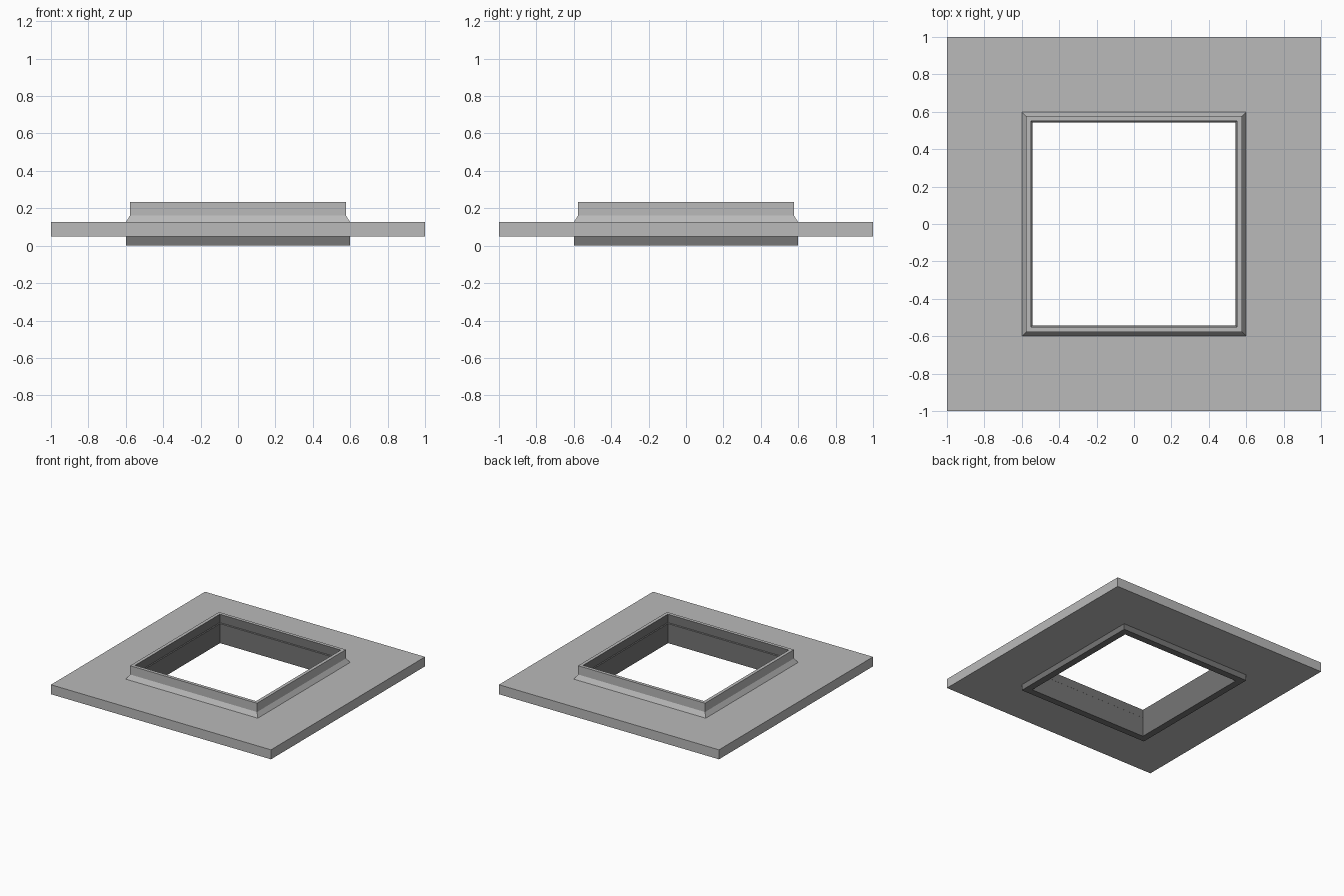
import bpy, bmesh

if "Cube" in bpy.data.objects:
    bpy.data.objects.remove(bpy.data.objects["Cube"])


def grey(name, v):
    mat = bpy.data.materials.new(name)
    mat.diffuse_color = (v, v, v, 1)
    mat.use_nodes = True
    mat.node_tree.nodes["Principled BSDF"].inputs["Base Color"].default_value = mat.diffuse_color
    return mat


LIGHT, DARK = grey("mid_grey", 0.49), grey("dark_grey", 0.18)


def square_frame(name, profile, dark_segments=()):
    """Sweep a closed (half_width, z) profile around a square."""
    bm = bmesh.new()
    rings = [[bm.verts.new((sx * r, sy * r, z))
              for sx, sy in ((-1, -1), (1, -1), (1, 1), (-1, 1))]
             for r, z in profile]
    for k, (a, b) in enumerate(zip(rings, rings[1:] + rings[:1])):
        for i in range(4):
            j = (i + 1) % 4
            face = bm.faces.new((a[i], a[j], b[j], b[i]))
            face.material_index = int(k in dark_segments)
    bmesh.ops.recalc_face_normals(bm, faces=bm.faces)
    mesh = bpy.data.meshes.new(name)
    bm.to_mesh(mesh)
    bm.free()
    mesh.materials.append(LIGHT)
    mesh.materials.append(DARK)
    obj = bpy.data.objects.new(name, mesh)
    bpy.context.collection.objects.link(obj)
    return obj


# Wide flat flange around the opening
square_frame("flange_plate", [(1.0, 0.048), (1.0, 0.126),
                              (0.59, 0.126), (0.59, 0.048)])

# Raised collar: mid-grey chamfer and rim outside
# dark skirt, inner walls and underside
square_frame("opening_collar", [(0.6, 0.0), (0.6, 0.06), (0.6, 0.126),
                                (0.577, 0.162), (0.577, 0.234),
                                (0.55, 0.234), (0.55, 0.165),
                                (0.544, 0.16), (0.544, 0.0)],
             dark_segments=(0, 5, 6, 7, 8))
